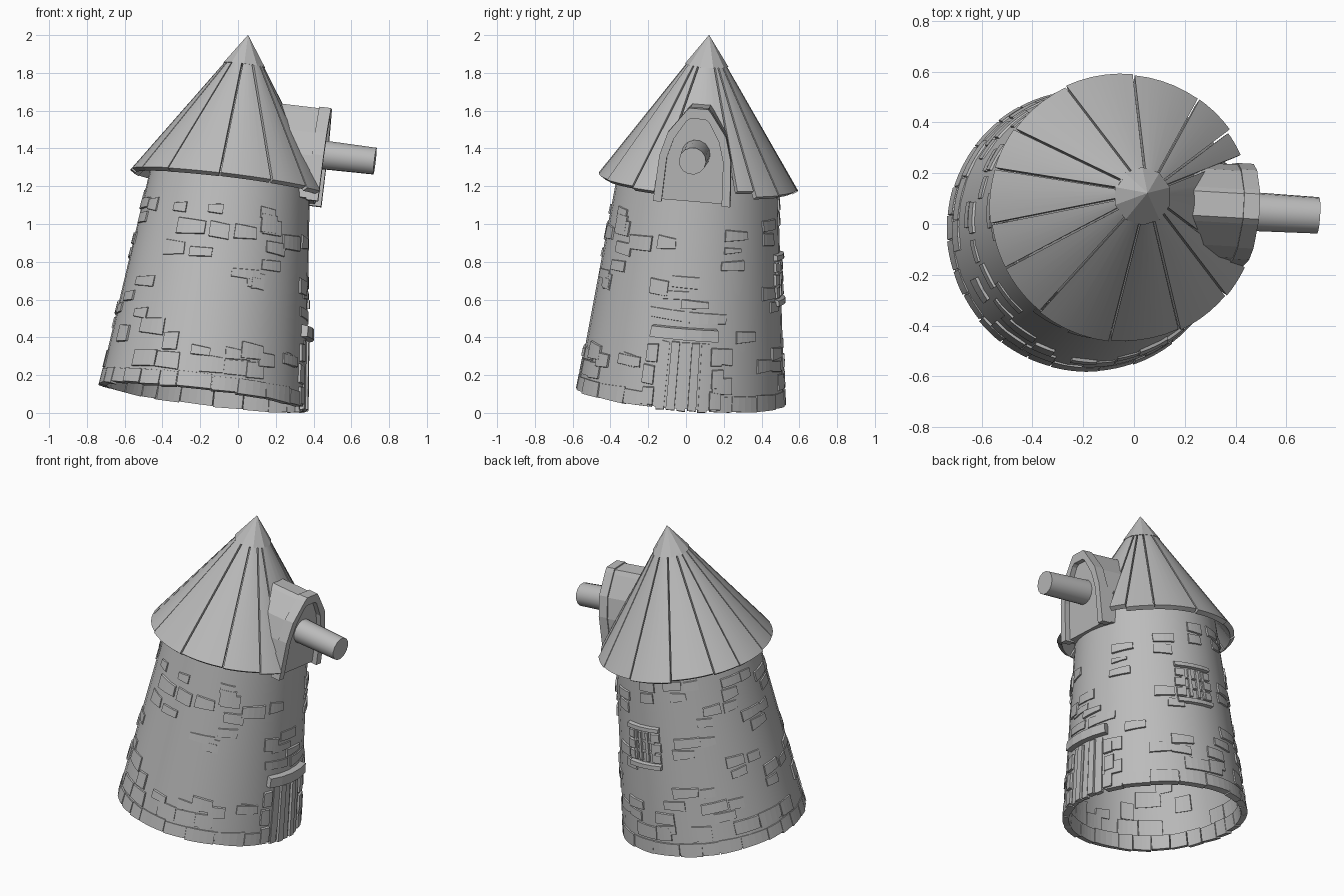
import bpy, bmesh, random
from math import sin, cos, radians, degrees, sqrt, atan2, pi
from mathutils import Vector, Matrix

if "Cube" in bpy.data.objects:
    bpy.data.objects.remove(bpy.data.objects["Cube"])

random.seed(4)
AXIS = Vector((0.24, 0.15, 1.92)).normalized()          # leaning tower axis
LEAN = Matrix.Translation((-0.187, -0.028, 0.08)) @ \
    AXIS.rotation_difference(Vector((0, 0, 1))).inverted().to_matrix().to_4x4()
YAW = Matrix.Rotation(radians(-3), 4, 'Z')              # dormer and axle heading

grey = bpy.data.materials.new("plain grey")
grey.diffuse_color = (0.5, 0.5, 0.5, 1)
grey.use_nodes = True
grey.node_tree.nodes["Principled BSDF"].inputs["Base Color"].default_value = grey.diffuse_color


def wall_r(z):
    return 0.551 - 0.107 * z


def roof_r(z):
    return 0.53 - 0.675 * (z - 1.155)


def finish(bm, name, smooth=None, mat=None):
    bmesh.ops.recalc_face_normals(bm, faces=bm.faces)
    me = bpy.data.meshes.new(name)
    bm.to_mesh(me)
    bm.free()
    me.transform(LEAN @ mat if mat else LEAN)
    me.materials.append(grey)
    ob = bpy.data.objects.new(name, me)
    bpy.context.collection.objects.link(ob)
    if smooth:
        bpy.ops.object.select_all(action='DESELECT')
        ob.select_set(True)
        bpy.context.view_layer.objects.active = ob
        bpy.ops.object.shade_smooth_by_angle(angle=radians(smooth))
    return ob


def warp_box(bm, n, fn):
    """Box with n slices; fn(u, corner) places the four corners of every slice."""
    rows = [[bm.verts.new(fn(i / n, c)) for c in range(4)] for i in range(n + 1)]
    for a, b in zip(rows, rows[1:]):
        for c in range(4):
            d = (c + 1) % 4
            bm.faces.new((a[c], a[d], b[d], b[c]))
    bm.faces.new(rows[0])
    bm.faces.new(rows[-1][::-1])


def patch(bm, a, z, w, h, out=0.008, inn=0.012, jit=0.0):
    """Curved block on the wall: angle (deg), height, width, height size."""
    half = degrees(w / 2 / wall_r(z))
    j = [random.uniform(-jit, jit) for _ in range(6)]

    def fn(u, c):
        top = c in (1, 2)
        t = u * 2 - 1
        zz = z + (h / 2 + j[0] + j[1] * t if top else -h / 2 + j[2] + j[3] * t)
        ang = radians(a + t * half * (1 + (j[4] if top else j[5]) * 8))
        outer = c >= 2
        r = wall_r(zz) + (out if outer else -inn)
        if outer:                                      # softened outer rim
            zz += -0.006 if top else 0.006
        return (r * cos(ang), r * sin(ang), zz)
    warp_box(bm, 4, fn)


def locate(side, u, z):
    """Read a point off the front or right view -> wall angle and height."""
    zl = z
    for _ in range(6):
        r = wall_r(zl)
        s = u + 0.187 - 0.124 * zl if side == 'front' else u + 0.028 - 0.0775 * zl
        s = max(-0.98 * r, min(0.98 * r, s))
        q = sqrt(r * r - s * s)
        lx, ly = (s, -q) if side == 'front' else (q, s)
        zl = max(0, (z - 0.08 + 0.124 * lx + 0.0775 * ly) / 0.989)
    return degrees(atan2(ly, lx)), zl


# Tower wall: open plastered tube
bm = bmesh.new()
N = 36
rings = []
for z in (0.01, 0.3, 0.6, 0.9, 1.24):
    rings.append([bm.verts.new((wall_r(z) * cos(2 * pi * i / N), wall_r(z) * sin(2 * pi * i / N), z))
                  for i in range(N)])
for a, b in zip(rings, rings[1:]):
    for i in range(N):
        k = (i + 1) % N
        bm.faces.new((a[i], a[k], b[k], b[i]))
finish(bm, "tower_wall", 40)

# Base stones: one full course and a broken second course, skipping the doorway
bm = bmesh.new()
for row, (z, h) in enumerate(((0.045, 0.09), (0.142, 0.095))):
    a = 17
    while a < 340:
        w = random.uniform(10, 20)
        w = min(w, 343 - a)
        if row == 0 or random.random() < 0.62:
            patch(bm, a + w / 2, z, radians(w - 0.6) * wall_r(z), h,
                  random.uniform(0.003, 0.009), 0.035 if row == 0 else 0.012, 0.004)
        a += w
finish(bm, "base_stones")

# Exposed stones on the front
FRONT = [(-.31, 1.09, .08, .06), (-.12, 1.08, .08, .05), (.16, 1.06, .09, .07), (-.25, .99, .15, .08),
         (-.10, .97, .1, .09), (.04, .96, .12, .08), (.18, .98, .12, .08), (-.34, .88, .12, .08),
         (-.2, .85, .12, .06), (.2, .87, .12, .07), (.04, .74, .15, .06), (.10, .69, .06, .06),
         (-.5, .7, .15, .07), (-.58, .62, .1, .07), (-.46, .46, .15, .09), (-.52, .53, .1, .06),
         (-.61, .42, .1, .1), (-.36, .38, .08, .1), (-.2, .33, .1, .06), (0, .31, .14, .07),
         (.15, .28, .1, .07), (.28, .28, .08, .07)]
# Exposed stones on the right, including the pile over the door
RIGHT = [(-.34, 1.0, .1, .1), (-.24, .9, .14, .08), (-.1, .9, .1, .08), (-.36, .78, .12, .06),
         (-.42, .7, .1, .1), (.27, .94, .13, .06), (.25, .86, .1, .04), (.25, .78, .13, .06),
         (-.1, .52, .18, .06), (.12, .5, .2, .07), (.05, .57, .14, .06), (-.06, .62, .16, .05),
         (0, .69, .14, .07), (-.14, .67, .1, .09), (.32, .4, .13, .07), (-.48, .33, .12, .09),
         (-.3, .28, .14, .07), (.2, .3, .1, .09), (.42, .25, .13, .08)]
bm = bmesh.new()
for side, stones in (('front', FRONT), ('right', RIGHT)):
    for u, z, w, h in stones:
        a, zl = locate(side, u, z)
        patch(bm, a, zl, w, h, random.uniform(0.004, 0.011), 0.012, 0.006)
# Back and left: seeded clusters of two courses, kept clear of the window
for a, z in ((62, .98), (60, .62), (112, 1.08), (118, .72), (112, .4), (140, .9), (150, .55),
             (160, 1.04), (172, .8), (178, .42), (130, .3), (70, .3), (95, .24), (195, .98), (90, 1.07)):
    w = random.uniform(0.1, 0.16)
    patch(bm, a, z, w, 0.07, 0.009, 0.012, 0.006)
    patch(bm, a + random.uniform(-9, 9), z - 0.074, w * 0.85, 0.065, 0.007, 0.012, 0.006)
    if a > 105:
        patch(bm, a + 15, z - 0.01, 0.09, 0.065, 0.006, 0.012, 0.006)
finish(bm, "wall_stones")

# Door planks, jamb stones and lintel
bm = bmesh.new()
for i in range(5):
    patch(bm, -11.5 + i * 5.9, 0.18, 0.043, 0.37, 0.004 + 0.01 * (i % 2), 0.02, 0.003)
finish(bm, "door_planks")
bm = bmesh.new()
for s in (-1, 1):
    for k in range(3):
        patch(bm, s * (19 + k % 2), 0.06 + 0.115 * k, 0.06, 0.1, 0.012, 0.01, 0.004)
finish(bm, "door_jambs")
bm = bmesh.new()
patch(bm, -1, 0.405, 0.35, 0.065, 0.036, 0.02, 0.004)
finish(bm, "door_lintel")

# Window at the back: stone surround and glazing bars
bm = bmesh.new()
WA, WZ = 83, 0.685
for s in (-1, 1):
    patch(bm, WA, WZ + s * 0.118, 0.24, 0.04, 0.022, 0.01, 0.003)
    for k in (-1, 0, 1):
        patch(bm, WA + s * 11.5, WZ + k * 0.066, 0.045 + 0.012 * (k == 0), 0.062, 0.014, 0.01, 0.002)
finish(bm, "window_surround")
bm = bmesh.new()
for k in (-1, 1):
    patch(bm, WA + k * 3.2, WZ, 0.02, 0.19, 0.012, 0.01)
    patch(bm, WA, WZ + k * 0.033, 0.165, 0.02, 0.009, 0.01)
    patch(bm, WA + k * 8.2, WZ, 0.02, 0.19, 0.010, 0.01)
finish(bm, "window_bars")

# Roof: tapering curved planks with grooves; the ones behind the dormer are cut short
EDGES = [24, 36, 55, 85, 115, 144, 163, 187, 207, 231, 264, 295, 320, 335, 384]
bm = bmesh.new()
for i, (a0, a1) in enumerate(zip(EDGES, EDGES[1:])):
    foot = 1.3 if a1 > 360 else 1.155 + random.uniform(-0.007, 0.007)
    if i == 0:
        foot = 1.18
    lift = random.uniform(-0.004, 0.004)

    def plank(u, c, a0=a0, a1=a1, foot=foot, lift=lift):
        z = 1.79 if c in (1, 2) else foot
        r = roof_r(z) + lift
        g = degrees(0.004 / r)
        if c < 2:                                      # underside
            r, z = r - 0.026, z - 0.017
        a = radians(a0 + g + (a1 - a0 - 2 * g) * u)
        return (r * cos(a), r * sin(a), z)
    warp_box(bm, 5, plank)
finish(bm, "roof_planks", 30)

# Thin lining behind the grooves
bm = bmesh.new()
lo = [bm.verts.new((0.435 * cos(2 * pi * i / 28), 0.435 * sin(2 * pi * i / 28), 1.245)) for i in range(28)]
hi = [bm.verts.new((0.085 * cos(2 * pi * i / 28), 0.085 * sin(2 * pi * i / 28), 1.765)) for i in range(28)]
for i in range(28):
    bm.faces.new((lo[i], lo[i - 1], hi[i - 1], hi[i]))
finish(bm, "roof_lining", 40)

# Roof cap
bm = bmesh.new()
bmesh.ops.create_cone(bm, cap_ends=True, segments=10, radius1=0.115, radius2=0, depth=0.162,
                      matrix=Matrix.Translation((0, 0, 1.861)))
finish(bm, "roof_cap", 25)


# Dormer: body running back into the roof
def arch(half):
    return [(-y, z) for y, z in half] + [(y, z) for y, z in half[::-1]]


outer = arch([(.205, 1.095), (.19, 1.34), (.155, 1.465), (.07, 1.582), (.05, 1.605)])
inner = arch([(.16, 1.095), (.15, 1.33), (.12, 1.435), (.06, 1.535), (.04, 1.55)])
bm = bmesh.new()
body = [(y * 0.97, max(z - 0.008, 1.105)) for y, z in outer]
front = [bm.verts.new((0.455, y, z)) for y, z in body]
back = [bm.verts.new((min(roof_r(z) - 0.07, 0.39), y, z)) for y, z in body]
for i in range(len(body)):
    bm.faces.new((front[i - 1], front[i], back[i], back[i - 1]))
bm.faces.new(front)
finish(bm, "dormer_body", None, YAW)

# Dormer frame: raised arch around the panel
bm = bmesh.new()
last = len(outer) - 1


def frame(u, c):
    y, z = (outer if c < 2 else inner)[round(u * last)]
    return (0.425 if c in (0, 3) else 0.488, y, z)


warp_box(bm, last, frame)
finish(bm, "dormer_frame", None, YAW)

# Sail axle
bm = bmesh.new()
bmesh.ops.create_cone(bm, cap_ends=True, segments=14, radius1=0.078, radius2=0.072, depth=0.33,
                      matrix=Matrix.Translation((0.586, 0.0, 1.357)) @ Matrix.Rotation(pi / 2, 4, 'Y'))
finish(bm, "sail_axle", 40, YAW)
